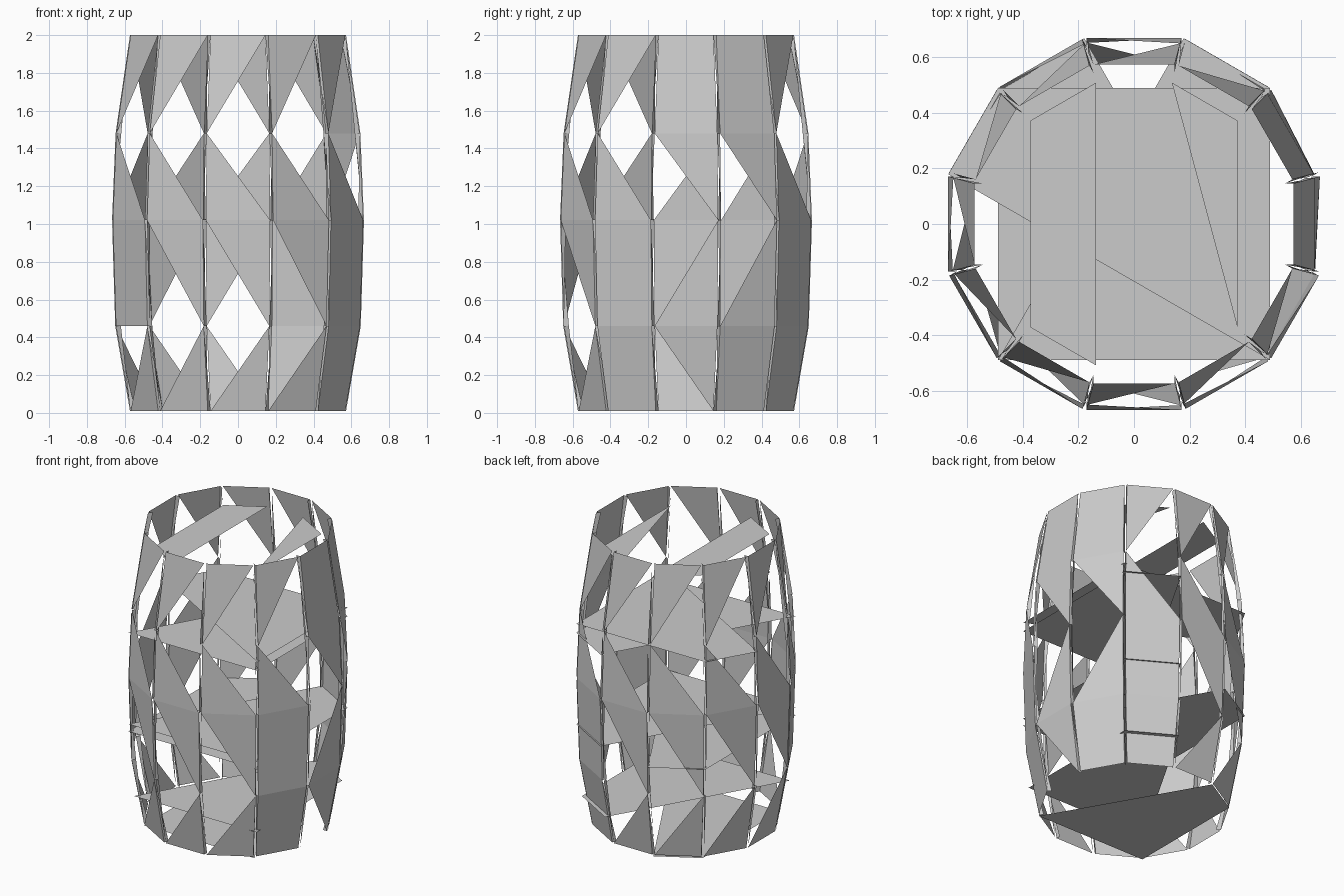
import bpy
from math import cos, sin, radians

if "Cube" in bpy.data.objects:
    bpy.data.objects.remove(bpy.data.objects["Cube"])

# barrel profile: height, distance from axis to the middle of a stave
PROFILE = [(2.0, 0.572), (1.48, 0.648), (1.02, 0.667), (0.46, 0.65), (0.01, 0.572)]
HALF = 0.268      # half stave width per unit of radius
GAP = 0.008
DEPTH = 0.03


def make(name, verts, faces):
    mesh = bpy.data.meshes.new(name)
    mesh.from_pydata(verts, [], faces)
    mesh.update()
    ob = bpy.data.objects.new(name, mesh)
    bpy.context.collection.objects.link(ob)
    return ob


# cells from top to bottom; corners are (side, level), l = left, r = right
def pick(level, kind):
    l0, r0, l1, r1 = 2 * level, 2 * level + 1, 2 * level + 2, 2 * level + 3
    return {"tl": (l0, l1, r0), "bl": (l0, l1, r1), "tr": (l0, r1, r0),
            "br": (l1, r1, r0), "all": (l0, l1, r1, r0)}[kind]


LATTICE = ["tl", "bl", "tr", "br"]
OPEN_MID = ["all", "tr", "br", "all"]
SOLID_LOW = ["tl", "bl", "all", "all"]
special = {0: ["all", "tr", "br", "tr"], 30: OPEN_MID, 60: SOLID_LOW,
           330: SOLID_LOW, 210: ["tl", "bl", "all", "br"]}

# staves with broken-out triangles and thin radial edges
for az in range(0, 360, 30):
    c, s = cos(radians(az)), sin(radians(az))
    verts = []
    for inset in (0, DEPTH):
        for z, a in PROFILE:
            w = a * HALF - GAP
            for side in (-w, w):
                d = a - inset
                verts.append((d * c - side * s, d * s + side * c, z))
    faces = [pick(i, k) for i, k in enumerate(special.get(az, LATTICE))]
    for i in range(4):
        l, r = 2 * i, 2 * i + 1
        faces.append((l, l + 10, l + 2))
        faces.append((r, r + 2, r + 12))
    make("stave_%03d" % az, verts, faces)


# flat discs, given as polygons of corner angles on a twelve-sided ring
def disc(name, z, r, polys):
    verts, faces = [], []
    for p in polys:
        faces.append(tuple(range(len(verts), len(verts) + len(p))))
        verts += [(r * cos(radians(a)), r * sin(radians(a)), z) for a in p]
    make(name, verts, faces)


LOWER = [(-45, 225, 135), (-45, 135, 105)]
UPPER = [tuple(180 - a for a in reversed(p)) for p in LOWER]

disc("bottom_board", 0.0, 0.592, LOWER)
disc("low_hoop", 0.205, 0.655, UPPER)
disc("middle_hoop_underside", 0.65, 0.69, LOWER)
disc("middle_hoop_top", 0.70, 0.69, UPPER)
disc("high_hoop_underside", 1.325, 0.69, UPPER)
disc("high_hoop_top", 1.385, 0.69, [(-45, 45, 135), (-45, 135, 165)])
disc("lid_boards", 1.9, 0.525, [(135, 225, 255, 105), (75, 45, -45)])
